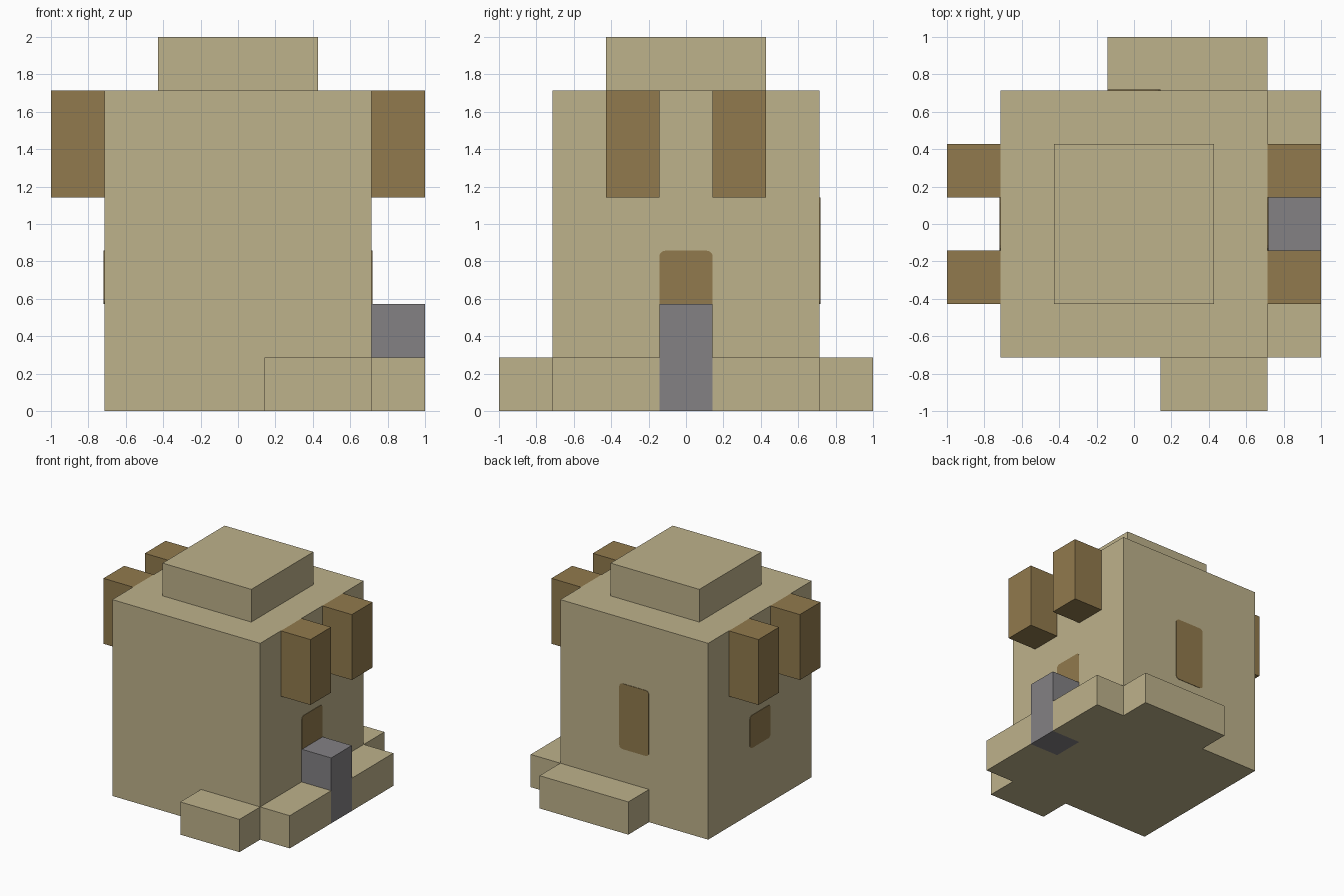
import bpy, bmesh
from mathutils import Vector

cube = bpy.data.objects.get("Cube")
if cube:
    bpy.data.objects.remove(cube, do_unlink=True)

U = 2 / 7      # grid module of the building
THIN = 0.004   # thickness of door and window plates


def material(name, rgb):
    lin = [((c / 255 + 0.055) / 1.055) ** 2.4 for c in rgb]
    mat = bpy.data.materials.new(name)
    mat.use_nodes = True
    mat.diffuse_color = (*lin, 1)
    bsdf = next(n for n in mat.node_tree.nodes if n.type == 'BSDF_PRINCIPLED')
    bsdf.inputs["Base Color"].default_value = (*lin, 1)
    return mat


sand = material("sandstone", (190, 178, 139))
wood = material("brown_wood", (145, 122, 77))
stone = material("grey_stone", (131, 129, 132))


def box(name, low, high, mat, round_axis=None):
    """Box between two corners; edges along round_axis are rounded."""
    low, high = Vector(low), Vector(high)
    bm = bmesh.new()
    bmesh.ops.create_cube(bm, size=1)
    for v in bm.verts:
        v.co = (low + high) / 2 + v.co * (high - low)
    if round_axis is not None:
        edges = [e for e in bm.edges
                 if abs((e.verts[0].co - e.verts[1].co)[round_axis]) > THIN / 2
                 and e.calc_length() < 2 * THIN]
        bmesh.ops.bevel(bm, geom=edges, offset=0.03, segments=3,
                        profile=0.5, affect='EDGES')
    mesh = bpy.data.meshes.new(name)
    bm.to_mesh(mesh)
    bm.free()
    mesh.materials.append(mat)
    obj = bpy.data.objects.new(name, mesh)
    bpy.context.scene.collection.objects.link(obj)
    return obj


def unit_box(name, low, high, mat):
    return box(name, Vector(low) * U, Vector(high) * U, mat)


# Tower body and roof block
unit_box("tower_body", (-2.5, -2.5, 0), (2.5, 2.5, 6), sand)
unit_box("roof_block", (-1.5, -1.5, 6), (1.5, 1.5, 7), sand)

# Low ledges around the foot
unit_box("front_ledge", (0.5, -3.5, 0), (2.5, -2.5, 1), sand)
unit_box("back_ledge", (-0.5, 2.5, 0), (2.5, 3.5, 1), sand)
unit_box("side_ledge_front", (2.5, -2.5, 0), (3.5, -0.5, 1), sand)
unit_box("side_ledge_back", (2.5, 0.5, 0), (3.5, 2.5, 1), sand)

# Stone step in front of the side door
unit_box("stone_step", (2.5, -0.5, 0), (3.5, 0.5, 2), stone)

# Projecting wooden beams, two on each side
for side, x in (("right", -3.5), ("left", 2.5)):
    for end, y in (("front", -1.5), ("back", 0.5)):
        unit_box(f"{side}_{end}_beam", (x, y, 4), (x + 1, y + 1, 6), wood)

# Door, window and back opening as thin rounded plates
W, H = 2.5 * U, 0.5 * U
box("side_door", (W, -H, U), (W + THIN, H, 3 * U), wood, 0)
box("side_window", (-W - THIN, -H, 2 * U), (-W, H, 3 * U), wood, 0)
box("back_window", (-H, W, 2 * U), (H, W + THIN, 4 * U), wood, 1)
